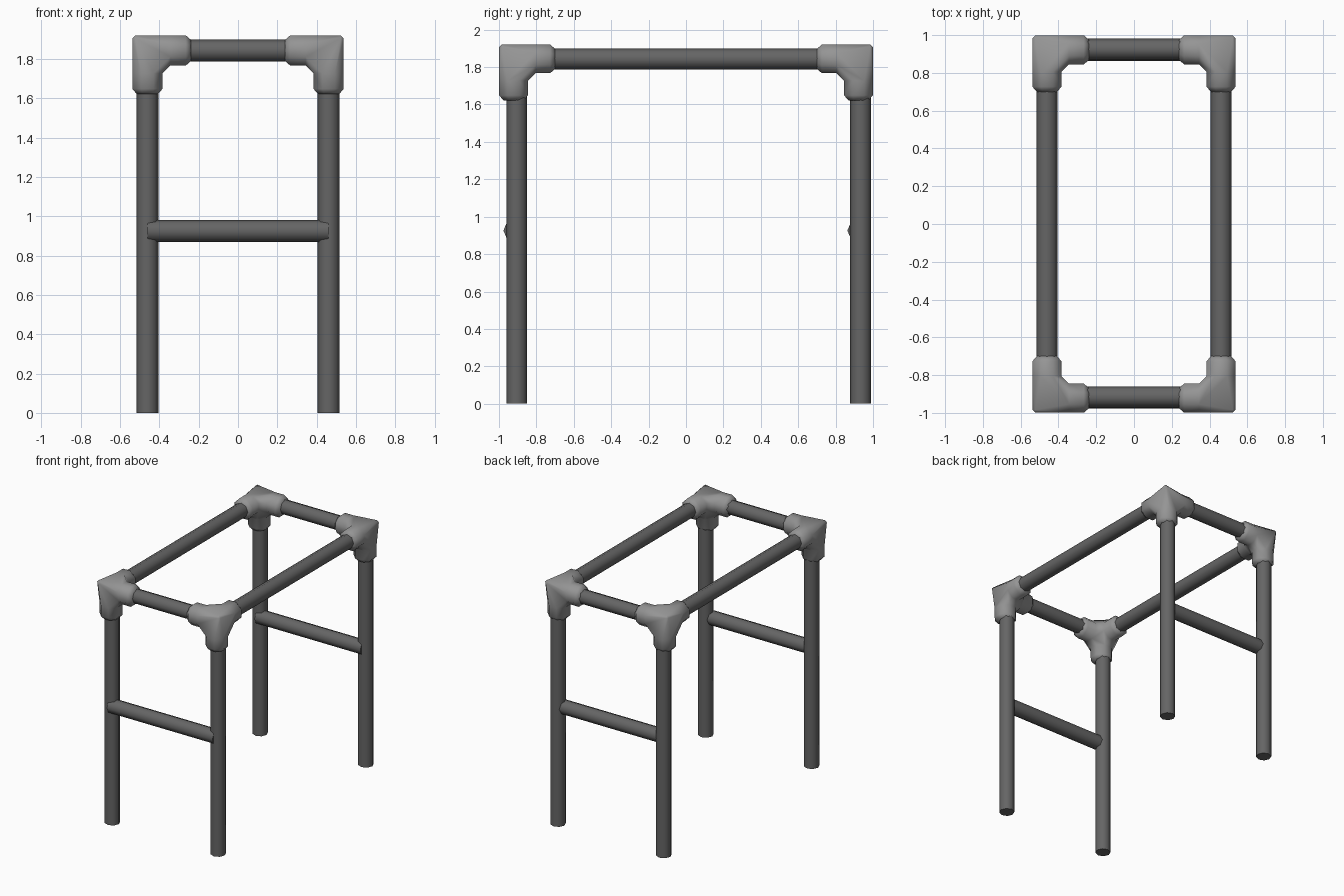
import bpy, bmesh, math
from mathutils import Vector

if "Cube" in bpy.data.objects:
    bpy.data.objects.remove(bpy.data.objects["Cube"])

LEG_X, TOP_Z = 0.461, 1.844
PIPE_R, H = 0.056, 0.077          # pipe radius, connector half width
FLAT = H * math.tan(math.pi / 8)  # half length of one octagon side


def material(name, v):
    m = bpy.data.materials.new(name)
    m.diffuse_color = (v, v, v, 1)
    m.use_nodes = True
    m.node_tree.nodes["Principled BSDF"].inputs["Base Color"].default_value = m.diffuse_color
    return m


PIPE_MAT = material("dark_pipe", 0.13)
JOINT_MAT = material("joint_grey", 0.3)


def smooth(ob):
    bpy.ops.object.select_all(action='DESELECT')
    ob.select_set(True)
    bpy.context.view_layer.objects.active = ob
    bpy.ops.object.shade_smooth_by_angle(angle=math.radians(50))


def pipe(name, a, b):
    a, b = Vector(a), Vector(b)
    d = b - a
    bpy.ops.mesh.primitive_cylinder_add(
        vertices=8, radius=PIPE_R, depth=d.length, location=(a + b) / 2,
        rotation=d.to_track_quat('Z', 'Y').to_euler())
    ob = bpy.context.object
    ob.name = name
    ob.data.materials.append(PIPE_MAT)
    smooth(ob)


def corner_joint(name, sx, sy):
    """Three-way elbow: hull core, then three octagonal sockets extruded from it."""
    bm = bmesh.new()
    start, length, lip, e = 0.117, 0.195, 0.222, 0.015
    # blunt outer corner
    for k in range(3):
        p = [-H + e] * 3
        p[k] = -H
        bm.verts.new(p)
    # one octagon per socket
    for k in range(3):
        for u, v in [(H, FLAT), (FLAT, H), (-FLAT, H), (-H, FLAT),
                     (-H, -FLAT), (-FLAT, -H), (FLAT, -H), (H, -FLAT)]:
            p = [0, 0, 0]
            p[k], p[(k + 1) % 3], p[(k + 2) % 3] = start, u, v
            bm.verts.new(p)
    bmesh.ops.convex_hull(bm, input=bm.verts[:])
    bmesh.ops.dissolve_limit(bm, angle_limit=0.01, verts=bm.verts[:], edges=bm.edges[:])
    bmesh.ops.recalc_face_normals(bm, faces=bm.faces[:])
    # extrude each socket, then narrow its lip down to the pipe
    for k in range(3):
        face = next(f for f in bm.faces if all(abs(v.co[k] - start) < 1e-4 for v in f.verts))
        for dist, scale in ((length, 1), (lip, 0.70)):
            face = bmesh.ops.extrude_discrete_faces(bm, faces=[face])['faces'][0]
            for v in face.verts:
                v.co *= scale
                v.co[k] = dist
    # turn the sockets inward and down for this corner
    for v in bm.verts:
        v.co = Vector((-sx * v.co.x, -sy * v.co.y, -v.co.z))
    bmesh.ops.recalc_face_normals(bm, faces=bm.faces[:])
    me = bpy.data.meshes.new(name)
    bm.to_mesh(me)
    bm.free()
    ob = bpy.data.objects.new(name, me)
    ob.location = (sx * LEG_X, sy * 0.922, TOP_Z)
    bpy.context.collection.objects.link(ob)
    me.materials.append(JOINT_MAT)
    smooth(ob)


# legs and corner joints
for sy, end, leg_y in ((-1, "front", -0.905), (1, "back", 0.934)):
    for sx, side in ((-1, "left"), (1, "right")):
        pipe(f"{end}_{side}_leg", (sx * LEG_X, leg_y, 0), (sx * LEG_X, leg_y, TOP_Z))
        corner_joint(f"{end}_{side}_corner_joint", sx, sy)
    # short top rail and the cross bar set slightly forward of the legs
    rail_y = -0.915 if sy < 0 else 0.926
    pipe(f"{end}_top_rail", (-LEG_X, rail_y, TOP_Z), (LEG_X, rail_y, TOP_Z))
    bar_y = leg_y - 0.015
    pipe(f"{end}_cross_bar", (-LEG_X, bar_y, 0.926), (LEG_X, bar_y, 0.926))

# long side rails
for sx, side in ((-1, "left"), (1, "right")):
    pipe(f"{side}_side_rail", (sx * LEG_X, -0.91, TOP_Z), (sx * LEG_X, 0.92, TOP_Z))
